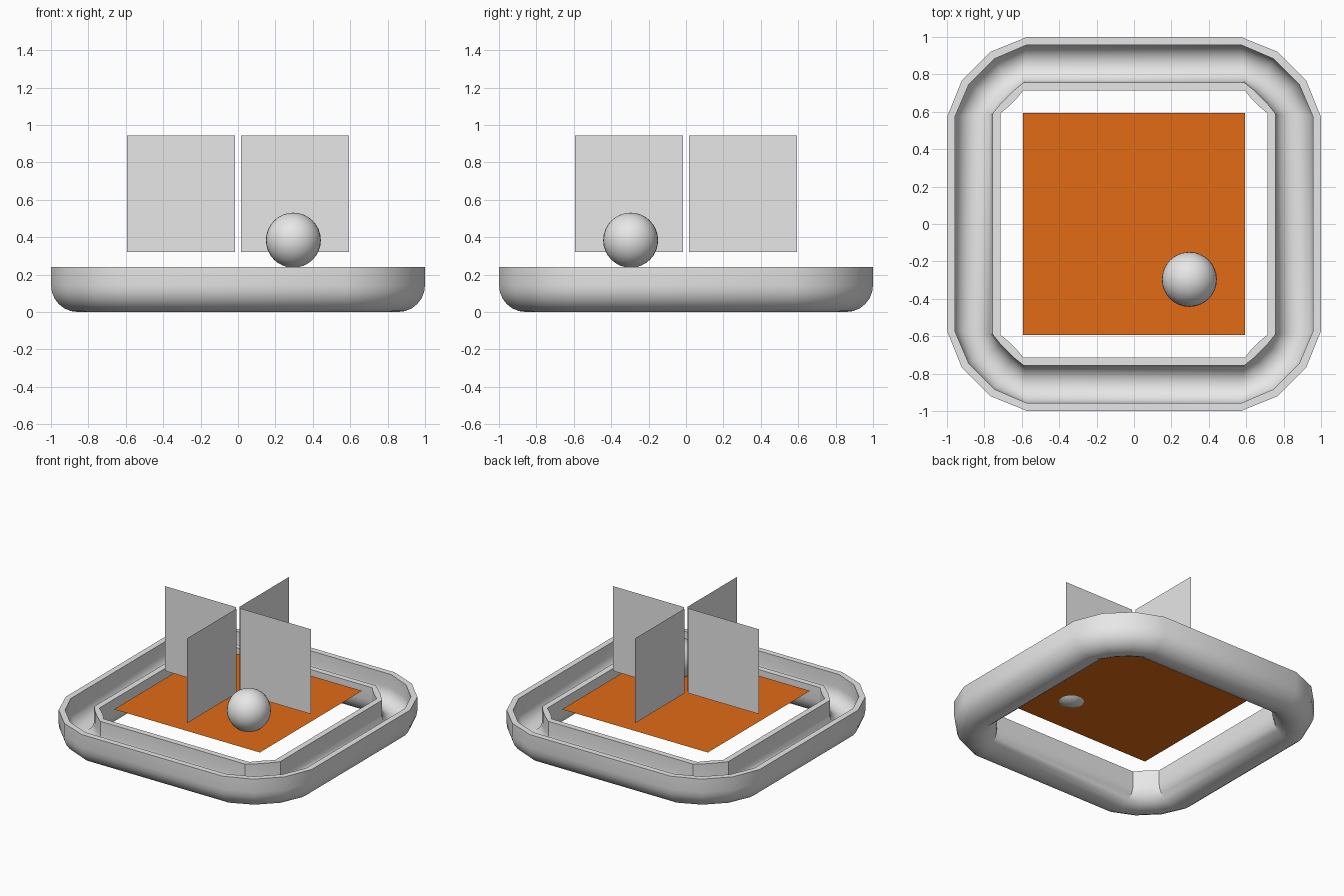
import bpy
import bmesh
from math import radians, sin, cos, pi
from mathutils import Vector, Matrix

if "Cube" in bpy.data.objects:
    bpy.data.objects.remove(bpy.data.objects["Cube"], do_unlink=True)


def make_material(name, rgb):
    mat = bpy.data.materials.new(name)
    mat.use_nodes = True
    color = (*rgb, 1.0)
    mat.diffuse_color = color
    mat.node_tree.nodes["Principled BSDF"].inputs["Base Color"].default_value = color
    return mat


GREY = make_material("plain grey", (0.8, 0.8, 0.8))
ORANGE = make_material("burnt orange", (0.76, 0.146, 0.008))


def finish(name, bm, mat, smooth=False):
    mesh = bpy.data.meshes.new(name)
    bm.to_mesh(mesh)
    bm.free()
    mesh.materials.append(mat)
    obj = bpy.data.objects.new(name, mesh)
    bpy.context.collection.objects.link(obj)
    if smooth:
        bpy.ops.object.select_all(action="DESELECT")
        obj.select_set(True)
        bpy.context.view_layer.objects.active = obj
        bpy.ops.object.shade_smooth_by_angle(angle=radians(30))
    return obj


def sheet(name, corners, mat):
    bm = bmesh.new()
    bm.faces.new([bm.verts.new(c) for c in corners])
    return finish(name, bm, mat)


# Gutter: U-shaped channel swept round a square path with faceted corners
RIM, OUTER, INNER = 0.24, 0.143, 0.1
STEPS = 12


def half_round(radius):
    """Semicircle from the outside, under the middle, to the inside."""
    return [(radius * cos(pi * i / STEPS), OUTER - radius * sin(pi * i / STEPS))
            for i in range(STEPS + 1)]


profile = [(OUTER, RIM)] + half_round(OUTER) + [(-OUTER, RIM), (-INNER, RIM)]
profile += half_round(INNER)[::-1] + [(INNER, RIM)]

# Path point and outward angle for each station of one corner
corner = [((0.857, 0.582), -4), ((0.796, 0.698), 30),
          ((0.698, 0.796), 60), ((0.582, 0.857), 94)]

bm = bmesh.new()
rings = []
for quarter in range(4):
    turn = Matrix.Rotation(quarter * pi / 2, 3, "Z")
    for (x, y), angle in corner:
        out = Vector((cos(radians(angle)), sin(radians(angle)), 0))
        rings.append([bm.verts.new(turn @ (Vector((x, y, 0)) + out * d + Vector((0, 0, z))))
                      for d, z in profile])
for a, b in zip(rings, rings[1:] + rings[:1]):
    for i in range(len(profile)):
        j = (i + 1) % len(profile)
        bm.faces.new((a[i], b[i], b[j], a[j]))
bmesh.ops.recalc_face_normals(bm, faces=bm.faces)
finish("gutter_ring", bm, GREY, smooth=True)

# Floor sheet
HALF = 0.593
FLOOR = 0.264
sheet("floor_sheet", [(-HALF, -HALF, FLOOR), (HALF, -HALF, FLOOR),
                      (HALF, HALF, FLOOR), (-HALF, HALF, FLOOR)], ORANGE)

# Four upright panels forming a cross with a gap in the middle
GAP, LOW, HIGH = 0.016, 0.32, 0.943
for name, angle in (("left", 0), ("back", 90), ("right", 180), ("front", 270)):
    turn = Matrix.Rotation(radians(angle), 3, "Z")
    sheet(name + "_panel", [turn @ Vector(c) for c in
                            ((GAP, 0, LOW), (HALF, 0, LOW), (HALF, 0, HIGH), (GAP, 0, HIGH))], GREY)

# Ball sunk slightly through the floor
bm = bmesh.new()
bmesh.ops.create_uvsphere(bm, u_segments=32, v_segments=16, radius=0.147,
                          matrix=Matrix.Translation((0.296, -0.296, 0.384)))
finish("ball", bm, GREY, smooth=True)
